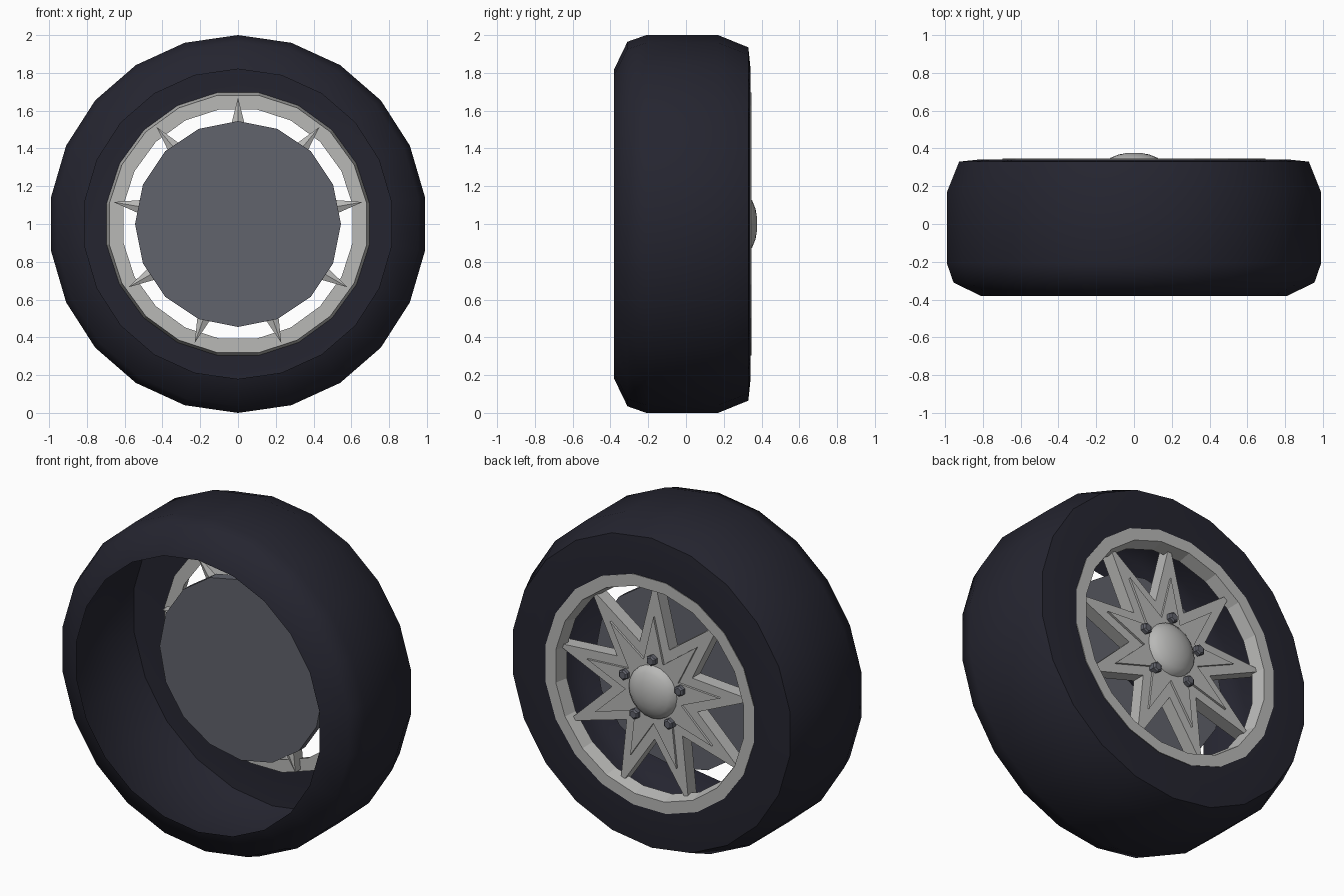
import bpy
import bmesh
from math import sin, cos, pi

if "Cube" in bpy.data.objects:
    bpy.data.objects.remove(bpy.data.objects["Cube"])


def material(name, rgb):
    mat = bpy.data.materials.new(name)
    mat.use_nodes = True
    mat.diffuse_color = (*rgb, 1)
    mat.node_tree.nodes["Principled BSDF"].inputs["Base Color"].default_value = (*rgb, 1)
    return mat


RUBBER = material("dark rubber", (0.018, 0.018, 0.029))
ALLOY = material("light alloy", (0.48, 0.48, 0.47))
STEEL = material("grey steel", (0.12, 0.125, 0.15))
CENTRE = 1.0  # axle height


def finish(name, bm, mat, smooth=None, recalc=True):
    if recalc:
        bmesh.ops.recalc_face_normals(bm, faces=bm.faces)
    mesh = bpy.data.meshes.new(name)
    bm.to_mesh(mesh)
    bm.free()
    mesh.materials.append(mat)
    obj = bpy.data.objects.new(name, mesh)
    bpy.context.collection.objects.link(obj)
    if smooth:
        bpy.ops.object.select_all(action='DESELECT')
        obj.select_set(True)
        bpy.context.view_layer.objects.active = obj
        bpy.ops.object.shade_smooth_by_angle(angle=smooth)
    return obj


def ring(bm, radii, y, x0=0, z0=CENTRE, turn=0.0):
    """One loop of points around the axle, starting at the top."""
    n = len(radii)
    return [bm.verts.new((x0 + r * sin(2 * pi * (i + turn) / n), y,
                          z0 + r * cos(2 * pi * (i + turn) / n)))
            for i, r in enumerate(radii)]


def bridge(bm, a, b):
    n = len(a)
    for i in range(n):
        bm.faces.new((a[i], a[(i + 1) % n], b[(i + 1) % n], b[i]))


def lathe(name, profile, sides, mat, smooth=None, closed=False, caps=False, turn=0.0,
          x0=0, z0=CENTRE):
    """Revolve (radius, y) points about the axle."""
    bm = bmesh.new()
    loops = [ring(bm, [r] * sides, y, x0, z0, turn) for r, y in profile]
    for a, b in zip(loops, loops[1:]):
        bridge(bm, a, b)
    if closed:
        bridge(bm, loops[-1], loops[0])
    if caps:
        bm.faces.new(loops[0])
        bm.faces.new(loops[-1])
    return finish(name, bm, mat, smooth)


def star(name, tip, valley, y_front, y_back, y_apex, mat, points=9):
    """Flat-faced star with straight walls and a ridged underside."""
    bm = bmesh.new()
    radii = [tip, valley] * points
    outer = ring(bm, radii, y_back)
    inner = ring(bm, radii, y_front)
    bridge(bm, inner, outer)
    apex = bm.verts.new((0, y_apex, CENTRE))
    face = bm.verts.new((0, y_back, CENTRE))
    n = len(radii)
    for i in range(n):
        bm.faces.new((inner[i], inner[(i + 1) % n], apex))
        bm.faces.new((outer[i], outer[(i + 1) % n], face))
    return finish(name, bm, mat)


# Hollow tyre shell, open at the front
lathe("tyre", [(0.82, -0.38), (0.965, -0.31), (1.0, -0.21), (1.0, 0.17),
               (0.935, 0.33), (0.82, 0.342), (0.695, 0.342)], 22, RUBBER, smooth=pi / 3)

# Rim ring
lathe("rim", [(0.615, 0.27), (0.69, 0.27), (0.705, 0.347), (0.635, 0.347)], 20, ALLOY,
      closed=True, turn=0.5)

# Nine-pointed spokes with a raised inner star
star("spokes", 0.67, 0.29, 0.22, 0.30, 0.15, ALLOY)
star("inner_star", 0.45, 0.19, 0.295, 0.313, 0.295, ALLOY)

# Brake disc and the hub behind the spokes
lathe("brake_disc", [(0.545, 0.03), (0.545, 0.09)], 16, STEEL, caps=True)
lathe("hub", [(0.18, 0.08), (0.18, 0.22)], 16, RUBBER, caps=True)

# Domed centre cap
lathe("centre_cap", [(0.165, 0.29), (0.155, 0.325), (0.125, 0.35), (0.08, 0.368),
                     (0.03, 0.377)], 20, ALLOY, smooth=pi / 3, caps=True)

# Five wheel bolts
for i in range(5):
    a = 2 * pi * i / 5
    lathe("wheel_bolt_%d" % (i + 1), [(0.032, 0.29), (0.032, 0.335), (0.022, 0.343)], 6, STEEL,
          caps=True, x0=0.195 * sin(a), z0=CENTRE + 0.195 * cos(a))
